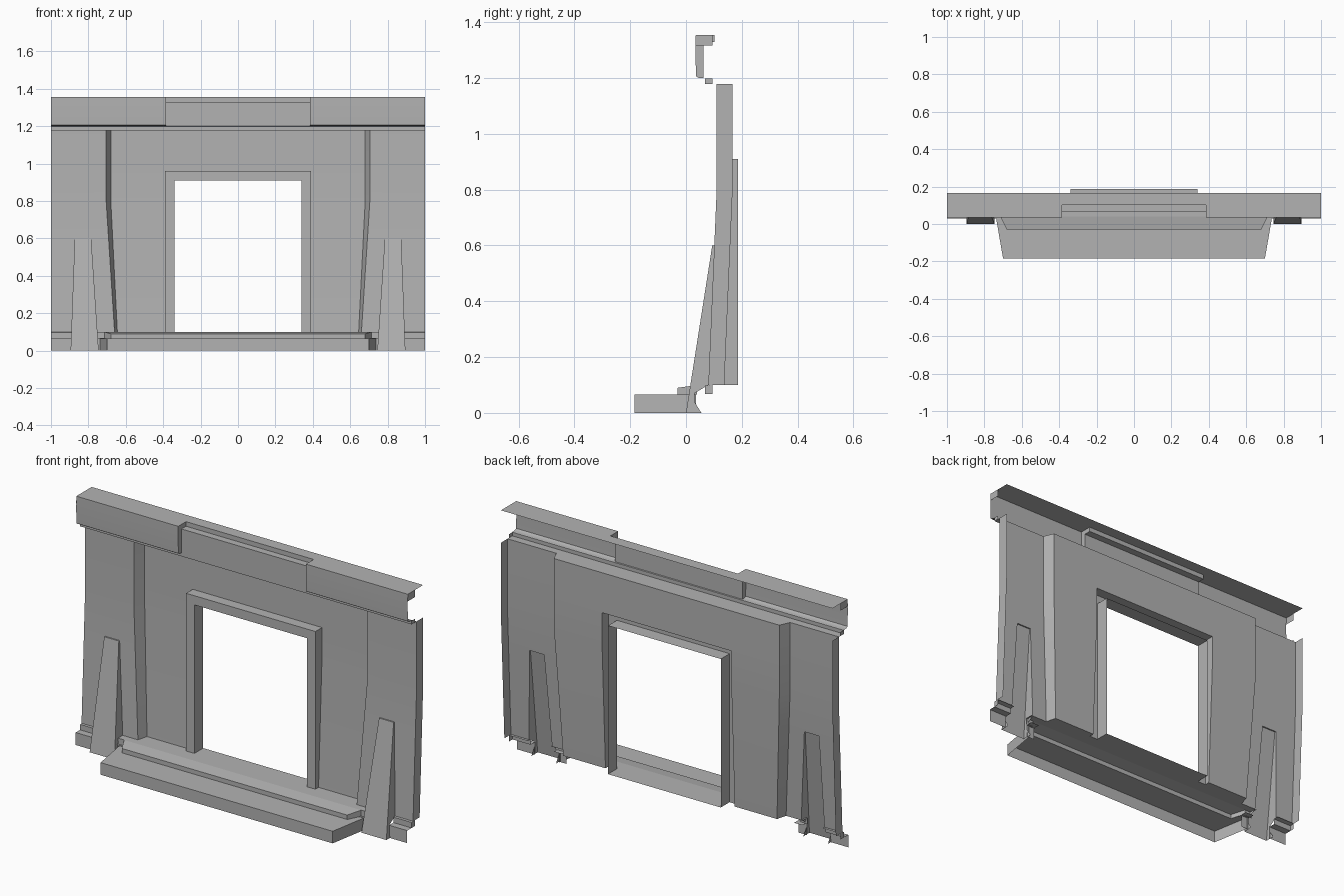
import bpy, bmesh, math
from mathutils import Vector

if "Cube" in bpy.data.objects:
    bpy.data.objects.remove(bpy.data.objects["Cube"])

# Mid-grey finish shared by every part
grey = bpy.data.materials.new("mid_grey")
grey.diffuse_color = (0.45, 0.45, 0.45, 1)
grey.use_nodes = True
grey.node_tree.nodes["Principled BSDF"].inputs["Base Color"].default_value = grey.diffuse_color


def sheet(name, rows, facing=(0, -1, 0.3), skip=(), smooth=False):
    """Quad sheet lofted through rows of points, mirrored across x."""
    bm = bmesh.new()
    vs = [[bm.verts.new(p) for p in r] for r in rows]
    for i in range(len(vs) - 1):
        for j in range(len(vs[0]) - 1):
            if (i, j) not in skip:
                bm.faces.new((vs[i][j], vs[i][j + 1], vs[i + 1][j + 1], vs[i + 1][j]))
    return finish(name, bm, facing, smooth)


def plate(name, pts, facing):
    """Single flat polygon, mirrored across x."""
    bm = bmesh.new()
    bm.faces.new([bm.verts.new(p) for p in pts])
    return finish(name, bm, facing)


def finish(name, bm, facing, smooth=False):
    bm.normal_update()
    d = Vector(facing)
    if sum(f.normal.dot(d) * f.calc_area() for f in bm.faces) < 0:
        bmesh.ops.reverse_faces(bm, faces=bm.faces[:])
    me = bpy.data.meshes.new(name)
    bm.to_mesh(me)
    bm.free()
    me.materials.append(grey)
    ob = bpy.data.objects.new(name, me)
    bpy.context.collection.objects.link(ob)
    if smooth:
        bpy.ops.object.select_all(action='DESELECT')
        ob.select_set(True)
        bpy.context.view_layer.objects.active = ob
        bpy.ops.object.shade_smooth_by_angle(angle=math.radians(40))
    m = ob.modifiers.new("mirror", 'MIRROR')
    m.use_clip = True
    return ob


def extrude_x(name, prof, x0, x1, facing=(0, -1, 0.3), smooth=False):
    """Profile of (y, z) points swept from x0 to x1."""
    return sheet(name, [[(x, y, z) for y, z in prof] for x in (x0, x1)], facing, smooth=smooth)


def lerp(a, b, t):
    return a + (b - a) * t


# Wall profile: the lower part leans forward below z = 0.8
def drop(z):
    return max(0, (0.8 - z) / 0.7)


def inner_x(z):
    return 0.705 - 0.045 * drop(z)


def back_x(z):
    return 0.68 - 0.035 * drop(z)


def front_y(z):
    return 0.11 - 0.03 * drop(z)


def back_y(z):
    return 0.167 - 0.03 * drop(z)


levels = (0.1, 0.6, 0.8, 1.178)


# Buttress inner and outer edges at height z
def butt(z):
    return lerp(0.745, 0.785, z / 0.6), lerp(0.895, 0.873, z / 0.6)


# Forward side panels, open behind the buttresses
rows = []
for z in levels:
    a, b = butt(min(z, 0.6))
    rows.append([(x, front_y(z), z) for x in (inner_x(z), a, b, 1.0)])
sheet("side_panel", rows, skip={(0, 1)}, smooth=True)

# Returns between side panels and recessed centre, and outer end flanges
sheet("panel_return", [[(inner_x(z), front_y(z), z), (back_x(z), back_y(z), z)]
                       for z in levels], (-1, -0.3, 0), smooth=True)
sheet("end_flange", [[(1, front_y(z), z), (1, back_y(z), z)] for z in levels], (1, 0, 0))

# Recessed centre wall around the doorway
sheet("centre_wall", [[(0, back_y(z), z), (0.39, back_y(z), z), (back_x(z), back_y(z), z)]
                      for z in (0.1, 0.8, 0.96, 1.178)], skip={(0, 0), (1, 0)}, smooth=True)

# Door frame: outer side, front face, inner reveal
fy, by, wy = 0.11, 0.186, back_y(1)
sheet("door_frame", [
    [(0.39, back_y(0.1), 0.1), (0.39, wy, 0.8), (0.39, wy, 0.96), (0, wy, 0.96)],
    [(0.39, fy, 0.1), (0.39, fy, 0.8), (0.39, fy, 0.96), (0, fy, 0.96)],
    [(0.34, fy, 0.1), (0.34, fy, 0.8), (0.34, fy, 0.91), (0, fy, 0.91)],
    [(0.34, by, 0.1), (0.34, by, 0.8), (0.34, by, 0.91), (0, by, 0.91)]], (0, -1, 0))

# Tapered buttresses: front face, small top and two sides
a0, b0 = butt(0)
a1, b1 = butt(0.6)
ty, wall_y = 0.094, front_y(0.6)
sheet("buttress_front", [[(a0, 0, 0), (b0, 0, 0)], [(a1, ty, 0.6), (b1, ty, 0.6)],
                         [(a1, wall_y, 0.6), (b1, wall_y, 0.6)]], (0, -1, 0))
for side, k in (("inner", 0), ("outer", 1)):
    pts = [(butt(z)[k], y, z) for y, z in
           ((0, 0), (0.055, 0), (0.03, 0.04), (0.03, 0.07), (0.08, 0.1), (wall_y, 0.6), (ty, 0.6))]
    plate("buttress_" + side + "_side", pts, (1 if k else -1, 0, 0))

# Stepped baseboard either side of each buttress
base = [(0.03, 0), (0.03, 0.068), (0.068, 0.068), (0.068, 0.098), (0.095, 0.1)]
extrude_x("baseboard_outer", base, 0.89, 1.0)
extrude_x("baseboard_inner", base[:3], 0.70, 0.75)
plate("baseboard_end", [(1, 0.068, 0.068), (1, 0.095, 0.068), (1, 0.095, 0.1), (1, 0.068, 0.098)], (1, 0, 0))

# Lower step: riser and tread with splayed ends
sy = -0.184
low = [(0, sy), (0.70, sy), (0.738, 0.035)]
sheet("lower_step_riser", [[(x, y, z) for x, y in low] for z in (0, 0.066)], (0.2, -1, 0))
plate("lower_step_tread", [(0, sy, 0.066), (0.70, sy, 0.066), (0.738, 0.035, 0.066),
                           (0.70, 0.035, 0.066), (0.68, -0.03, 0.066), (0, -0.03, 0.066)], (0, 0, 1))

# Upper step and floor running back to the doorway
up = [(0, -0.03), (0.68, -0.03), (0.715, 0.04), (0.76, 0.04)]
top_z = (0.09, 0.09, 0.1, 0.1)
sheet("upper_step_riser", [[(x, y, 0.066) for x, y in up],
                           [(x, y, z) for (x, y), z in zip(up, top_z)]], (0.2, -1, 0))
sheet("upper_step_tread", [[(0, -0.03, 0.09), (0.68, -0.03, 0.09)],
                           [(0, 0.04, 0.1), (0.715, 0.04, 0.1)]], (0, 0, 1))
plate("floor", [(0, 0.04, 0.1), (0.76, 0.04, 0.1), (0.76, 0.08, 0.1), (0.66, 0.08, 0.1),
                (0.645, 0.137, 0.1), (0.39, 0.137, 0.1), (0.39, 0.11, 0.1), (0.34, 0.11, 0.1),
                (0.34, by, 0.1), (0, by, 0.1)], (0, 0, 1))

# Top beam: outer sections with rounded lower lip, recessed centre section
bx = 0.385
lip = [(0.035, 1.355), (0.034, 1.28), (0.036, 1.207), (0.045, 1.201), (0.063, 1.2)]
extrude_x("beam_outer", [(0.167, 1.355)] + lip, bx, 1.0, smooth=True)
extrude_x("beam_centre", [(0.167, 1.355), (0.102, 1.355), (0.102, 1.33), (0.063, 1.33),
                          (0.063, 1.2)], 0, bx)
plate("beam_recess_end", [(bx, y, z) for y, z in
                          [(0.102, 1.355), (0.102, 1.33), (0.063, 1.33)] + lip[::-1]], (-1, 0, 0))
plate("beam_end_cap", [(1, 0.034, 1.316), (1, 0.095, 1.316), (1, 0.095, 1.355), (1, 0.035, 1.355)],
      (1, 0, 0))

# Trim under the beam, its end, and the soffit closing the wall head
extrude_x("beam_trim", [(0.063, 1.2), (0.068, 1.198), (0.068, 1.178), (0.11, 1.178)], 0, 1.0, (0, -1, -0.3))
plate("beam_trim_end", [(1, 0.068, 1.178), (1, 0.095, 1.178), (1, 0.095, 1.198), (1, 0.068, 1.198)], (1, 0, 0))
plate("wall_soffit", [(0, 0.11, 1.178), (0.705, 0.11, 1.178), (0.68, 0.167, 1.178), (0, 0.167, 1.178)],
      (0, 0, -1))
